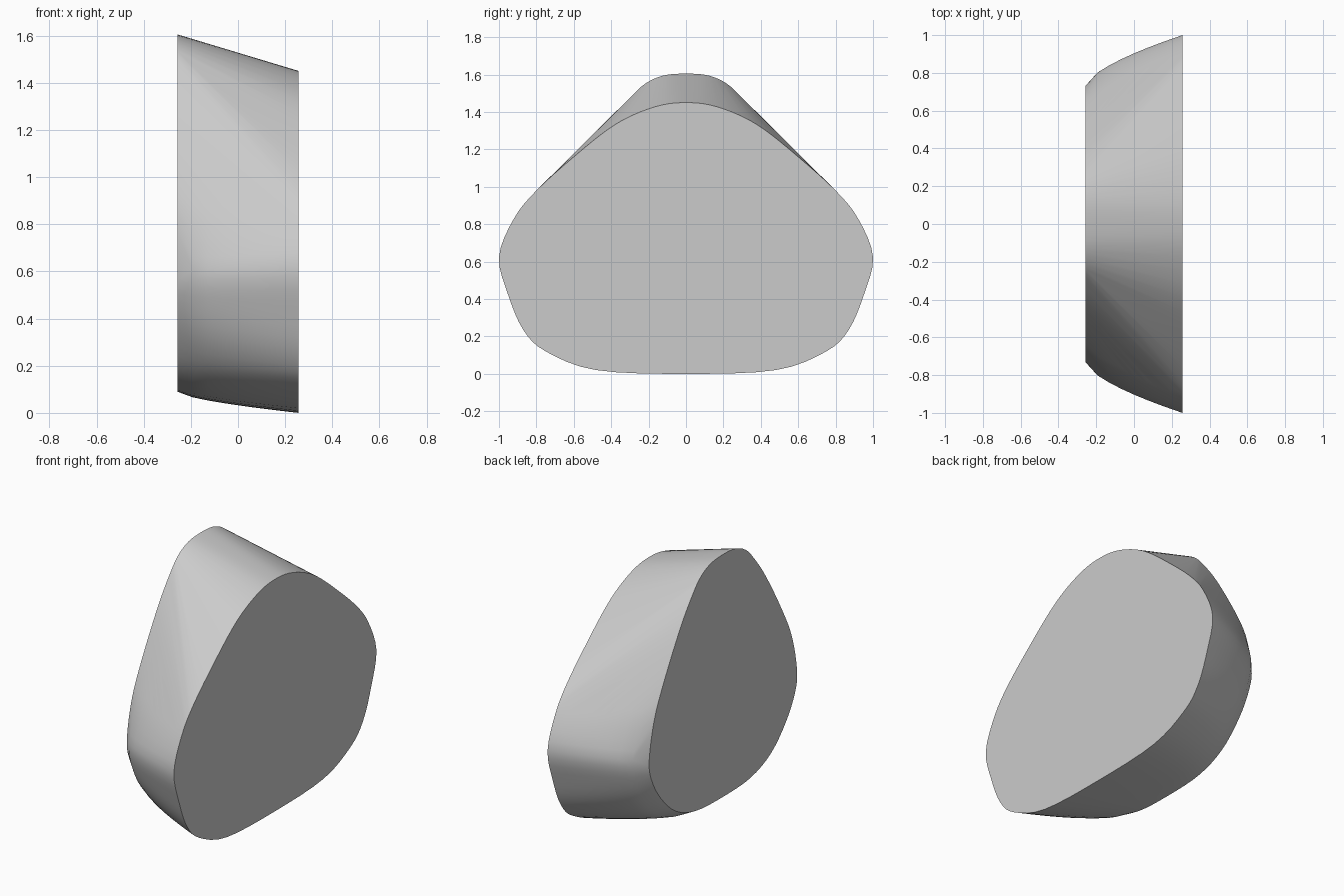
import bpy, bmesh, math
from mathutils import Vector

cube = bpy.data.objects.get("Cube")
if cube:
    bpy.data.objects.remove(cube, do_unlink=True)

HALF = 0.257          # half thickness along x
WIDEST = 7            # control index where the outline is widest

# Half outlines (y, z) from crest to base, with matching points
narrow_end = [(0, 1.605), (.12, 1.595), (.22, 1.55), (.30, 1.47), (.42, 1.31),
              (.58, 1.04), (.68, .83), (.73, .6), (.71, .47), (.62, .32),
              (.47, .18), (.27, .105), (0, .09)]
wide_end = [(0, 1.45), (.13, 1.437), (.28, 1.385), (.42, 1.305), (.6, 1.16),
            (.8, .98), (.92, .83), (1, .625), (.95, .42), (.87, .235),
            (.75, .12), (.48, .02), (0, 0)]


def smooth_outline(points, steps=4):
    """Catmull-Rom curve through a half outline, mirrored at both ends."""
    pts = [Vector(p) for p in points]
    pts = [Vector((-pts[1].x, pts[1].y))] + pts + [Vector((-pts[-2].x, pts[-2].y))]
    out = []
    for a, b, c, d in zip(pts, pts[1:], pts[2:], pts[3:]):
        for i in range(steps):
            t = i / steps
            out.append(0.5 * (2 * b + (c - a) * t + (2 * a - 5 * b + 4 * c - d) * t * t
                              + (3 * b - a - 3 * c + d) * t ** 3))
    out.append(pts[-2])
    return out


# Convex body: rounded outward below its widest line, straight above it
STEPS = 4
start, end = smooth_outline(narrow_end, STEPS), smooth_outline(wide_end, STEPS)
bm = bmesh.new()
RINGS = 8
for ring in range(RINGS + 1):
    t = ring / RINGS
    for i, (a, b) in enumerate(zip(start, end)):
        low = min(1, max(0, i / STEPS - WIDEST + 2) / 2)
        if 0 < ring < RINGS and low == 0:
            continue
        p = a.lerp(b, t ** (1 - 0.36 * low))
        x = HALF * (2 * t - 1)
        for side in ((1, -1) if p.x > 0.001 else (1,)):
            bm.verts.new((x, side * p.x, max(0, p.y)))
hull = bmesh.ops.convex_hull(bm, input=bm.verts)
loose = {g for g in hull["geom_interior"] + hull["geom_unused"]
         if isinstance(g, bmesh.types.BMVert)}
bmesh.ops.delete(bm, geom=list(loose), context='VERTS')

# Merge the triangles of each flat end into one face
caps = [e for e in bm.edges if len(e.link_faces) == 2
        and all(abs(f.normal.x) > 0.999 for f in e.link_faces)]
bmesh.ops.dissolve_edges(bm, edges=caps, use_verts=False)
bmesh.ops.recalc_face_normals(bm, faces=bm.faces)

mesh = bpy.data.meshes.new("rounded_wedge")
bm.to_mesh(mesh)
bm.free()
body = bpy.data.objects.new("rounded_wedge", mesh)
bpy.context.collection.objects.link(body)

grey = bpy.data.materials.new("light_grey")
grey.use_nodes = True
colour = (0.6, 0.6, 0.6, 1)
grey.diffuse_color = colour
grey.node_tree.nodes["Principled BSDF"].inputs["Base Color"].default_value = colour
mesh.materials.append(grey)

bpy.ops.object.select_all(action='DESELECT')
body.select_set(True)
bpy.context.view_layer.objects.active = body
bpy.ops.object.shade_smooth_by_angle(angle=math.radians(35))
